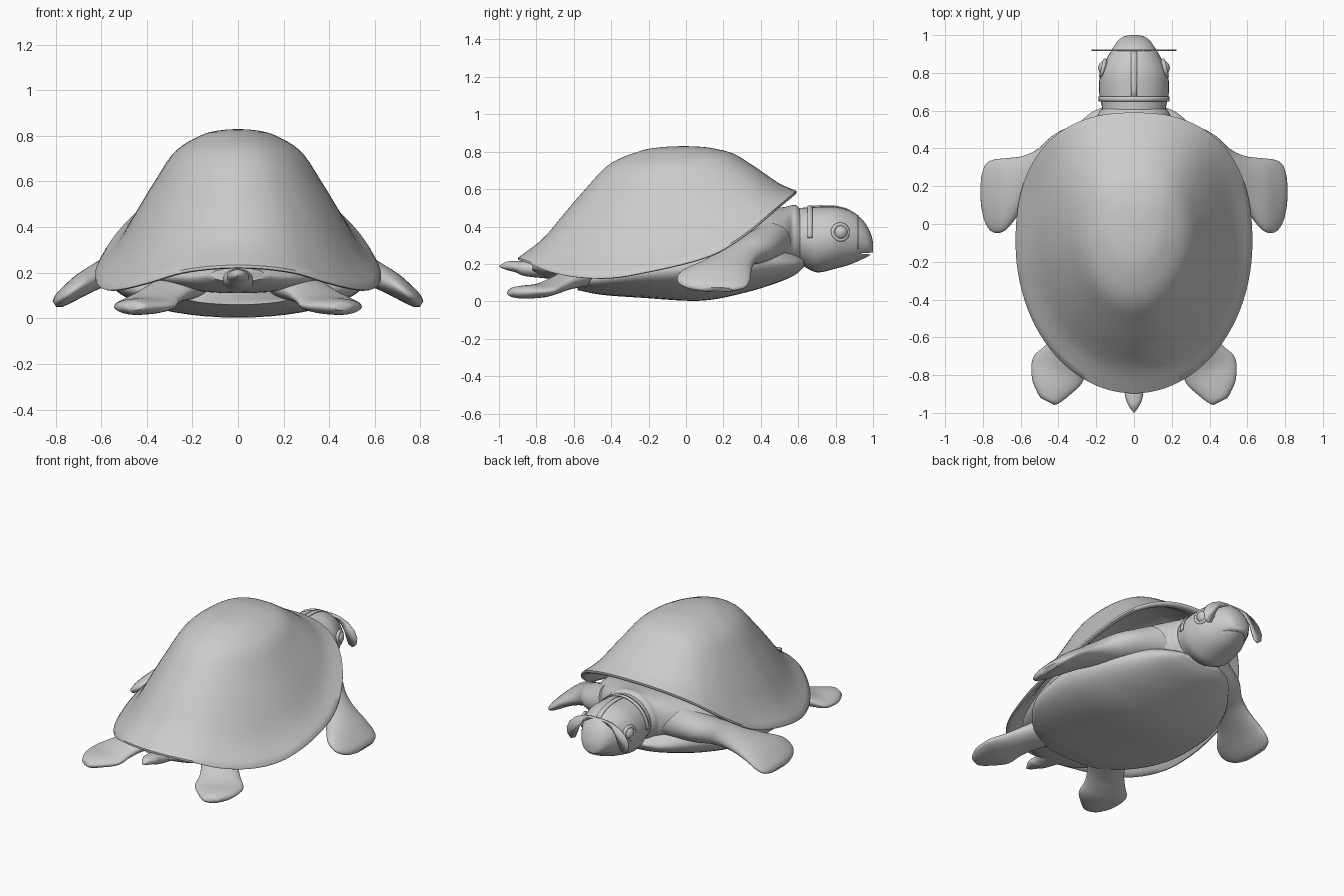
import bpy, math
from mathutils import Vector, Matrix

if "Cube" in bpy.data.objects:
    bpy.data.objects.remove(bpy.data.objects["Cube"])


def sample(rows, t):
    """Smooth (Hermite) lookup in rows keyed by their first column."""
    n = len(rows)
    t = min(max(t, rows[0][0]), rows[-1][0])
    i = max(k for k in range(n - 1) if rows[k][0] <= t)

    def slope(k, c):
        a, b = rows[max(k - 1, 0)], rows[min(k + 1, n - 1)]
        return (b[c] - a[c]) / (b[0] - a[0])
    p, q = rows[i], rows[i + 1]
    h = q[0] - p[0]
    u = (t - p[0]) / h
    return [p[c] * (2*u**3 - 3*u*u + 1) + q[c] * (3*u*u - 2*u**3)
            + h * (slope(i, c) * (u**3 - 2*u*u + u) + slope(i + 1, c) * (u**3 - u*u))
            for c in range(1, len(p))]


def make(name, verts, faces, angle=50):
    me = bpy.data.meshes.new(name)
    me.from_pydata(verts, [], faces)
    me.validate()
    ob = bpy.data.objects.new(name, me)
    bpy.context.collection.objects.link(ob)
    bpy.ops.object.select_all(action='DESELECT')
    ob.select_set(True)
    bpy.context.view_layer.objects.active = ob
    bpy.ops.object.mode_set(mode='EDIT')
    bpy.ops.mesh.select_all(action='SELECT')
    bpy.ops.mesh.normals_make_consistent(inside=False)
    bpy.ops.object.mode_set(mode='OBJECT')
    bpy.ops.object.shade_smooth_by_angle(angle=math.radians(angle))
    return ob


def bridge(count, n):
    return [(r*n + k, r*n + (k+1) % n, (r+1)*n + (k+1) % n, (r+1)*n + k)
            for r in range(count - 1) for k in range(n)]


def loft(name, rows, wide=(1, 0, 0), thick=(0, 0, 1), n=36, steps=5, side=1):
    """Skin elliptical sections (x, y, z, half width, half thickness)."""
    keyed = [(i, *r) for i, r in enumerate(rows)]
    W, T = Vector(wide), Vector(thick)
    verts, count = [], (len(rows) - 1) * steps + 1
    for j in range(count):
        x, y, z, a, b = sample(keyed, j / steps)
        for k in range(n):
            t = math.tau * k / n
            p = Vector((x, y, z)) + W * a * math.cos(t) + T * b * math.sin(t)
            verts.append((p.x * side, p.y, p.z))
    faces = bridge(count, n)
    faces += [tuple(range(n)), tuple(range((count - 1) * n, count * n))]
    return make(name, verts, faces)


def ribbon(name, pts, width):
    """Thin strap along points, widened by the width vector."""
    w = Vector(width) / 2
    verts = [v for p in pts for v in (Vector(p) - w, Vector(p) + w)]
    faces = [(2*i, 2*i+1, 2*i+3, 2*i+2) for i in range(len(pts) - 1)]
    ob = make(name, verts, faces)
    ob.modifiers.new('thickness', 'SOLIDIFY').thickness = 0.006
    return ob


# Carapace: egg-shaped wavy rim, one dome profile from apex to rim, folded lip
RIM_Z = [(-.9, .235), (-.83, .21), (-.73, .17), (-.57, .14), (-.4, .137), (-.25, .16),
         (.02, .22), (.18, .277), (.34, .38), (.476, .495), (.59, .59)]
DOME = [(0, 0), (.13, .01), (.26, .045), (.45, .17), (.6, .4), (.7, .57), (.85, .83), (1, 1)]
APEX = Vector((0, -.02, .83))
N = 96
levels = [(.01 + .99 * i / 26, 0) for i in range(27)]
levels += [(1.0, .012), (.985, .026), (.95, .034), (.9, .034), (.8, .034), (.6, .034), (.3, .034)]
verts = []
for s, drop in levels:
    f = sample(DOME, s)[0]
    for k in range(N):
        t = math.tau * k / N
        c, d = math.cos(t), math.sin(t)
        e, b = (2 / 2.4, .69) if d > 0 else (1, .797)
        x = .627 * math.copysign(abs(c) ** e, c)
        y = -.1 + b * math.copysign(abs(d) ** e, d)
        z = sample(RIM_Z, y)[0]
        verts.append((x * s, APEX.y + (y - APEX.y) * s, APEX.z + (z - APEX.z) * f - drop))
faces = bridge(len(levels), N)
faces += [tuple(range(N)), tuple(range(len(verts) - N, len(verts)))]
make('carapace', verts, faces)

# Plastron (belly plate)
loft('plastron', [(0, -.58, .10, .25, .04), (0, -.45, .12, .42, .085), (0, -.25, .15, .54, .13),
                  (0, .07, .18, .55, .177), (0, .29, .19, .47, .15), (0, .476, .20, .34, .105),
                  (0, .58, .20, .24, .06), (0, .63, .205, .14, .02)], n=48)

# Body with neck fold
loft('body', [(0, -.82, .19, .12, .03), (0, -.72, .18, .26, .06), (0, -.5, .2, .42, .09),
              (0, -.1, .26, .5, .13), (0, .3, .32, .42, .15), (0, .45, .335, .33, .16),
              (0, .53, .345, .25, .16), (0, .565, .345, .20, .168), (0, .59, .348, .186, .165),
              (0, .61, .345, .172, .15)], n=48)

# Head, with the mouth cut in
head = loft('head', [(0, .56, .345, .165, .15), (0, .62, .345, .17, .155), (0, .70, .33, .185, .175),
                     (0, .80, .34, .178, .165), (0, .88, .34, .142, .142), (0, .94, .332, .107, .108),
                     (0, .975, .316, .08, .075), (0, .993, .30, .052, .046), (0, 1.0, .29, .02, .025)])
cut = make('mouth_cutter', [(-.2, .92, .256), (.2, .92, .256), (-.2, 1.02, .262), (.2, 1.02, .262),
                            (-.2, 1.02, .248), (.2, 1.02, .248)],
           [(0, 1, 3, 2), (0, 4, 5, 1), (2, 3, 5, 4), (0, 2, 4), (1, 5, 3)])
cut.hide_render = True
cut.hide_set(True)
mod = head.modifiers.new('mouth', 'BOOLEAN')
mod.operation, mod.object = 'DIFFERENCE', cut

# Tail
loft('tail', [(0, -.72, .17, .10, .05), (0, -.86, .175, .052, .04), (0, -.91, .185, .048, .03),
              (0, -.96, .19, .03, .022), (0, -.997, .187, .004, .004)], n=20)

for side, tag in ((1, 'right'), (-1, 'left')):
    # Front flipper
    loft('front_leg_' + tag, [(.22, .44, .32, .12, .12), (.40, .36, .275, .125, .09),
                              (.50, .28, .24, .12, .07), (.59, .22, .198, .14, .058),
                              (.68, .158, .15, .19, .05), (.745, .148, .105, .192, .04),
                              (.785, .16, .076, .155, .03), (.805, .17, .062, .09, .014)],
         wide=(0, 1, 0), thick=(.55, 0, .83), side=side)
    # Hind foot
    loft('back_leg_' + tag, [(.20, -.48, .16, .13, .07), (.30, -.62, .12, .115, .055),
                             (.36, -.70, .085, .125, .045), (.405, -.775, .058, .148, .038),
                             (.445, -.865, .05, .108, .035), (.455, -.92, .048, .065, .027),
                             (.458, -.94, .046, .04, .012)],
         wide=(.88, .45, 0), thick=(0, 0, 1), side=side)
    # Eye and eyelid ring
    turn = Matrix.Rotation(math.radians(14 * side), 3, 'Z')
    bpy.ops.mesh.primitive_uv_sphere_add(segments=24, ring_count=14, radius=.042,
                                         location=(.148 * side, .825, .37))
    bpy.context.object.name = 'eye_' + tag
    bpy.ops.object.shade_smooth()
    rot = (turn @ Matrix.Rotation(math.radians(90), 3, 'Y')).to_euler()
    bpy.ops.mesh.primitive_torus_add(major_radius=.041, minor_radius=.011, major_segments=32,
                                     minor_segments=10, location=(.164 * side, .825, .37), rotation=rot)
    bpy.context.object.name = 'eyelid_' + tag
    bpy.ops.object.shade_smooth()

# Flat drooping visor plate in front of the eyes
half = [(.05, .462), (.10, .455), (.16, .43), (.205, .39), (.226, .345), (.22, .30), (.195, .278),
        (.165, .29), (.148, .33), (.135, .37), (.11, .41), (.05, .445)]
outline = half + [(-x, z) for x, z in reversed(half)]
visor = make('visor', [(x, .92, z) for x, z in outline], [tuple(range(len(outline)))])
mod = visor.modifiers.new('thickness', 'SOLIDIFY')
mod.thickness, mod.offset = .006, 0

# Straps over and around the head
top = [(.65, .508), (.71, .514), (.8, .512), (.86, .497), (.9, .475), (.92, .458)]
ribbon('top_strap', [(0, y, z) for y, z in top], (.03, 0, 0))
ribbon('head_band', [(.187 * math.cos(t), .662, .338 + .174 * math.sin(t))
                     for t in (math.pi * k / 32 for k in range(33))], (0, .026, 0))
